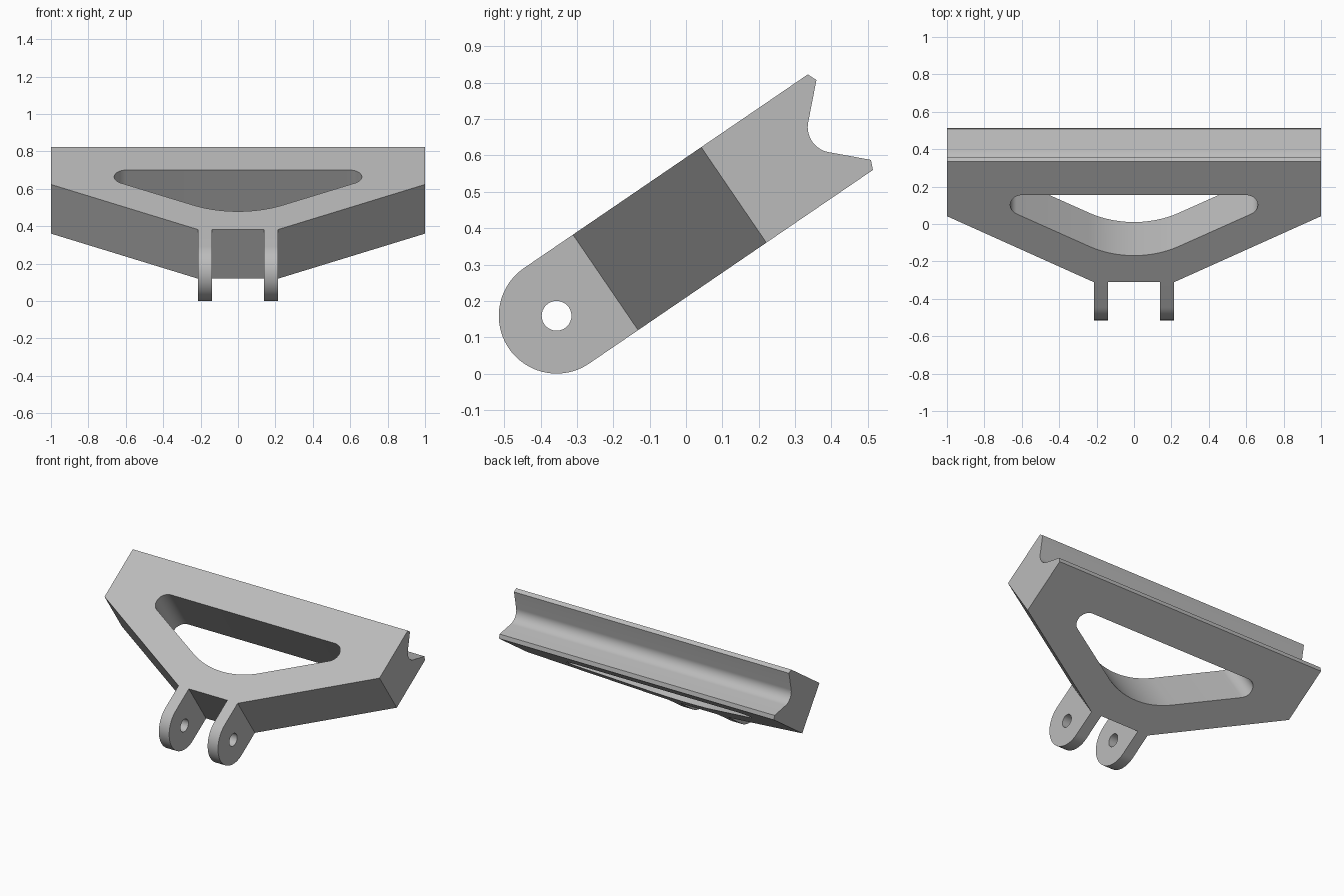
import bpy, bmesh
from math import sin, cos, radians, atan2
from mathutils import Matrix

cube = bpy.data.objects.get("Cube")
if cube:
    bpy.data.objects.remove(cube, do_unlink=True)

grey = bpy.data.materials.new("plain_grey")
grey.use_nodes = True
COLOUR = (0.5, 0.5, 0.5, 1)
grey.diffuse_color = COLOUR
grey.node_tree.nodes["Principled BSDF"].inputs["Base Color"].default_value = COLOUR

TILT = radians(34.3)
R = 0.159            # half thickness, also the lug radius
FRONT, SHOULDER, BACK = 0.163, 0.59, 0.945


def arc(cx, cy, r, start, end, n):
    """Points on a circular arc, angles in degrees."""
    angles = [radians(start + (end - start) * i / n) for i in range(n + 1)]
    return [(cx + r * cos(a), cy + r * sin(a)) for a in angles]


def prism(name, points, place, half):
    """Extrude a closed outline from -half to +half; place maps (a, b, depth) to 3D."""
    bm = bmesh.new()
    low, high = ([bm.verts.new(place(a, b, d)) for a, b in points] for d in (-half, half))
    bm.faces.new(low)
    bm.faces.new(high)
    for i in range(len(points)):
        j = (i + 1) % len(points)
        bm.faces.new((low[i], low[j], high[j], high[i]))
    bmesh.ops.recalc_face_normals(bm, faces=bm.faces)
    mesh = bpy.data.meshes.new(name)
    bm.to_mesh(mesh)
    bm.free()
    mesh.materials.append(grey)
    obj = bpy.data.objects.new(name, mesh)
    bpy.context.collection.objects.link(obj)
    return obj


def combine(target, tool, operation):
    """Apply a boolean, then discard the tool."""
    tool.hide_render = True
    mod = target.modifiers.new(operation.lower(), "BOOLEAN")
    mod.object, mod.operation, mod.solver = tool, operation, "EXACT"
    bpy.context.view_layer.objects.active = target
    bpy.ops.object.modifier_apply(modifier=mod.name)
    bpy.data.objects.remove(tool, do_unlink=True)


def across(a, b, d):
    return (d, a, b)


def through(a, b, d):
    return (a, b, d)


# Side profile: rounded lug end at the front, rounded V groove at the back
groove = arc(0.921, 0, 0.07, 135, 225, 16)
profile = arc(0, 0, R, 90, 270, 40)
profile += [(BACK, -R), (0.956, -0.133)] + groove[::-1] + [(0.956, 0.133), (BACK, R)]
bracket = prism("hinge_bracket", profile, across, 1.2)

# Plan outline: wide back, tapered shoulders, two lugs
half_plan = [(1, 1.2), (1, SHOULDER), (0.215, FRONT), (0.215, -0.4), (0.14, -0.4), (0.14, FRONT)]
plan = half_plan + [(-x, y) for x, y in reversed(half_plan)]
combine(bracket, prism("plan_cutter", plan, through, 0.5), "INTERSECT")

# Rounded triangular window, sides parallel to the shoulders
slope = 28.5
window = arc(0, 0.845, 0.51, 270 - slope, 270 + slope, 24)
window += arc(0.597, 0.662, 0.065, slope - 90, 90, 20)
window += arc(-0.597, 0.662, 0.065, 90, 270 - slope, 20)
combine(bracket, prism("window_cutter", window, through, 0.5), "DIFFERENCE")

# Pin hole through both lugs
pin = arc(0, 0, 0.041, 0, 360, 32)[:-1]
combine(bracket, prism("pin_cutter", pin, across, 0.6), "DIFFERENCE")

# Tilt the whole bracket and shade it
bracket.data.transform(Matrix.Translation((0, -0.356, 0.159)) @ Matrix.Rotation(TILT, 4, "X"))
bpy.ops.object.select_all(action="DESELECT")
bracket.select_set(True)
bpy.context.view_layer.objects.active = bracket
bpy.ops.object.shade_smooth_by_angle(angle=radians(25))
